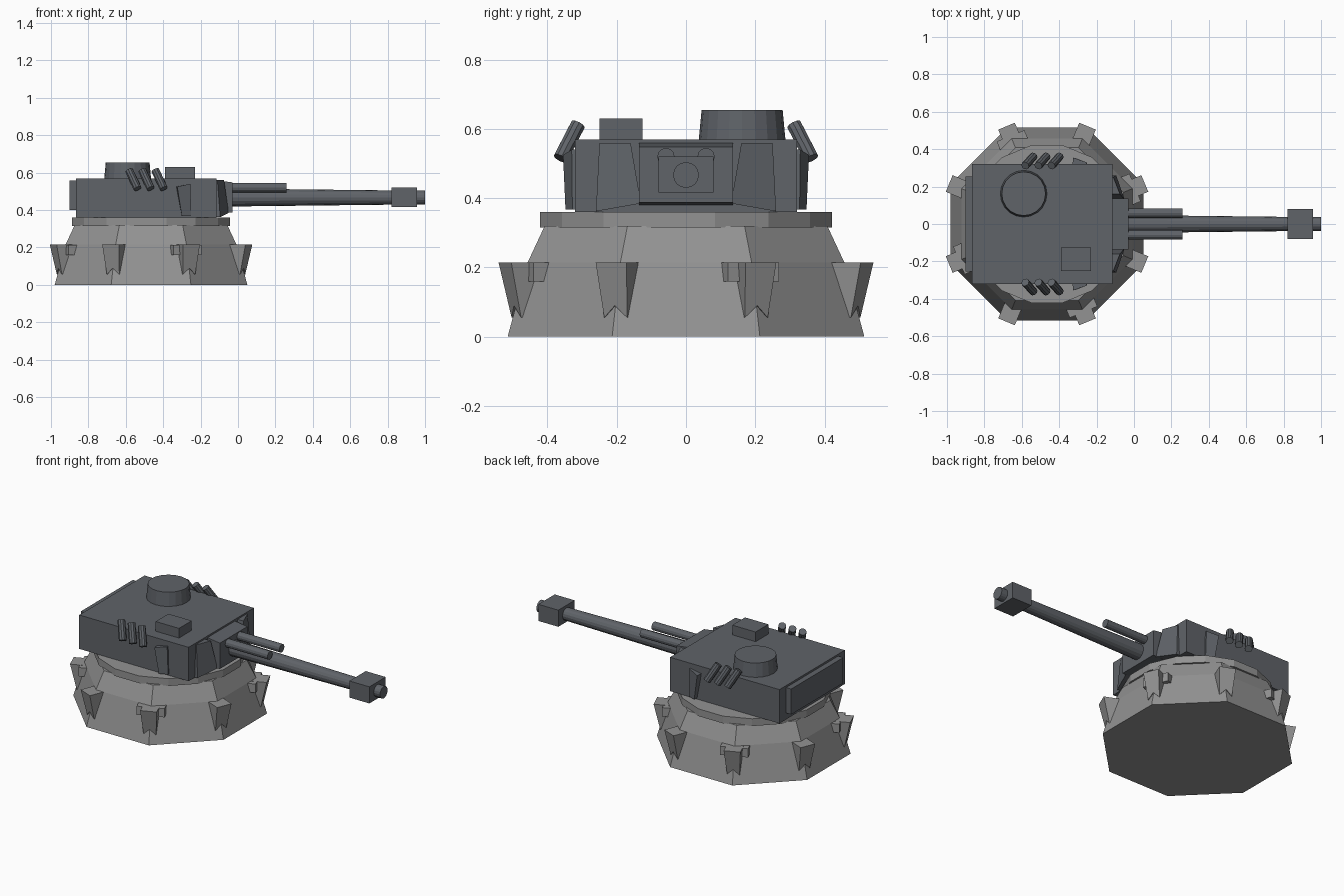
import bpy, bmesh, math
from mathutils import Vector, Matrix

if "Cube" in bpy.data.objects:
    bpy.data.objects.remove(bpy.data.objects["Cube"])

CX = -0.465  # centre of base


def material(name, c):
    m = bpy.data.materials.new(name)
    m.diffuse_color = (*c, 1)
    m.use_nodes = True
    m.node_tree.nodes["Principled BSDF"].inputs["Base Color"].default_value = m.diffuse_color
    return m


CONCRETE = material("concrete_grey", (0.29, 0.29, 0.29))
STEEL = material("dark_steel", (0.115, 0.125, 0.14))


def finish(name, bm, mat, matrix=None):
    if matrix is not None:
        bm.transform(matrix)
    bmesh.ops.recalc_face_normals(bm, faces=bm.faces)
    me = bpy.data.meshes.new(name)
    bm.to_mesh(me)
    bm.free()
    me.materials.append(mat)
    ob = bpy.data.objects.new(name, me)
    bpy.context.collection.objects.link(ob)
    return ob


def loft(name, rings, mat, matrix=None):
    """Skin between point rings of equal length and cap both ends."""
    bm = bmesh.new()
    vs = [[bm.verts.new(p) for p in r] for r in rings]
    n = len(rings[0])
    for a, b in zip(vs, vs[1:]):
        for i in range(n):
            j = (i + 1) % n
            bm.faces.new((a[i], a[j], b[j], b[i]))
    bm.faces.new(vs[0][::-1])
    bm.faces.new(vs[-1])
    return finish(name, bm, mat, matrix)


def circle(r, z, n, phase=0.0):
    return [(r * math.cos(phase + 2 * math.pi * i / n),
             r * math.sin(phase + 2 * math.pi * i / n), z) for i in range(n)]


def box(name, x, y, z, mat, matrix=None):
    rings = [[(x[0], y[0], k), (x[1], y[0], k), (x[1], y[1], k), (x[0], y[1], k)] for k in z]
    return loft(name, rings, mat, matrix)


def tube(name, a, b, r1, r2, mat, n=12):
    a, b = Vector(a), Vector(b)
    d = b - a
    m = Matrix.Translation(a) @ d.to_track_quat('Z', 'Y').to_matrix().to_4x4()
    return loft(name, [circle(r1, 0, n), circle(r2, d.length, n)], mat, m)


# Octagonal base with two slopes, and the turret ring
centre = Matrix.Translation((CX, 0, 0))
k = 1 / math.cos(math.pi / 8)
loft("base", [circle(a * k, z, 8, math.pi / 8)
              for a, z in ((0.515, 0), (0.457, 0.215), (0.408, 0.32))], CONCRETE, centre)
loft("turret_ring", [circle(0.43, z, 16, math.pi / 16) for z in (0.315, 0.36)], CONCRETE, centre)

# Notched buttresses on the eight corners, every other one with a cross block
for i in range(8):
    m = centre @ Matrix.Rotation(math.pi / 8 + i * math.pi / 4, 4, 'Z')
    front = [(-0.048, 0.215), (-0.036, 0.055), (0, 0.09), (0.036, 0.055), (0.048, 0.215)]
    inner = [(0.47, y, z) for y, z in front]
    outer = [(0.53 + 0.036 * (z - 0.055) / 0.16, y, z) for y, z in front]
    loft("buttress", [inner, outer], CONCRETE, m)
    if i % 2 == 0:
        box("buttress_block", (0.44, 0.51), (-0.08, 0.08), (0.16, 0.214), CONCRETE, m)

# Turret body, rear plate and roof fittings
box("turret_body", (-0.865, -0.115), (-0.32, 0.32), (0.36, 0.57), STEEL)
box("rear_plate", (-0.90, -0.865), (-0.255, 0.255), (0.40, 0.558), STEEL)
box("roof_sight", (-0.39, -0.23), (-0.25, -0.125), (0.57, 0.63), STEEL)
loft("cupola", [circle(0.125, 0.57, 20), circle(0.117, 0.655, 20)], STEEL,
     Matrix.Translation((-0.59, 0.162, 0)))

for s in (-1, 1):
    # Sloped armour cheeks beside the gun
    loft("front_cheek", [
        [(-0.13, s * 0.26, 0.362), (-0.095, s * 0.26, 0.362), (-0.05, s * 0.13, 0.385), (-0.13, s * 0.13, 0.385)],
        [(-0.13, s * 0.25, 0.56), (-0.11, s * 0.25, 0.56), (-0.075, s * 0.16, 0.56), (-0.13, s * 0.16, 0.56)]],
        STEEL)
    # Sloped side wedges
    loft("side_wedge", [
        [(-0.30, s * 0.31, 0.368), (-0.25, s * 0.31, 0.368), (-0.25, s * 0.328, 0.368), (-0.30, s * 0.348, 0.368)],
        [(-0.33, s * 0.31, 0.525), (-0.255, s * 0.31, 0.54), (-0.255, s * 0.33, 0.54), (-0.325, s * 0.355, 0.525)]],
        STEEL)
    # Smoke launchers
    for i in range(3):
        x = -0.582 + i * 0.07
        tube("smoke_launcher", (x + 0.045, s * 0.362, 0.515), (x, s * 0.312, 0.612),
             0.022, 0.022, STEEL, 10)
    # Secondary gun tubes
    tube("side_gun", (-0.05, s * 0.058, 0.52), (0.26, s * 0.058, 0.52), 0.025, 0.025, STEEL)

# Gun mantlet, barrel and muzzle brake
loft("mantlet", [
    [(-0.12, -0.135, 0.38), (-0.12, 0.135, 0.38), (-0.12, 0.135, 0.56), (-0.12, -0.135, 0.56)],
    [(-0.03, -0.135, 0.388), (-0.03, 0.135, 0.388), (-0.03, 0.135, 0.548), (-0.03, -0.135, 0.548)]],
    STEEL)
tube("barrel", (-0.05, 0, 0.467), (0.83, 0, 0.467), 0.048, 0.038, STEEL, 16)
box("muzzle_brake", (0.82, 0.957), (-0.08, 0.08), (0.417, 0.52), STEEL)
tube("muzzle_tip", (0.95, 0, 0.467), (1.0, 0, 0.467), 0.037, 0.037, STEEL, 16)
